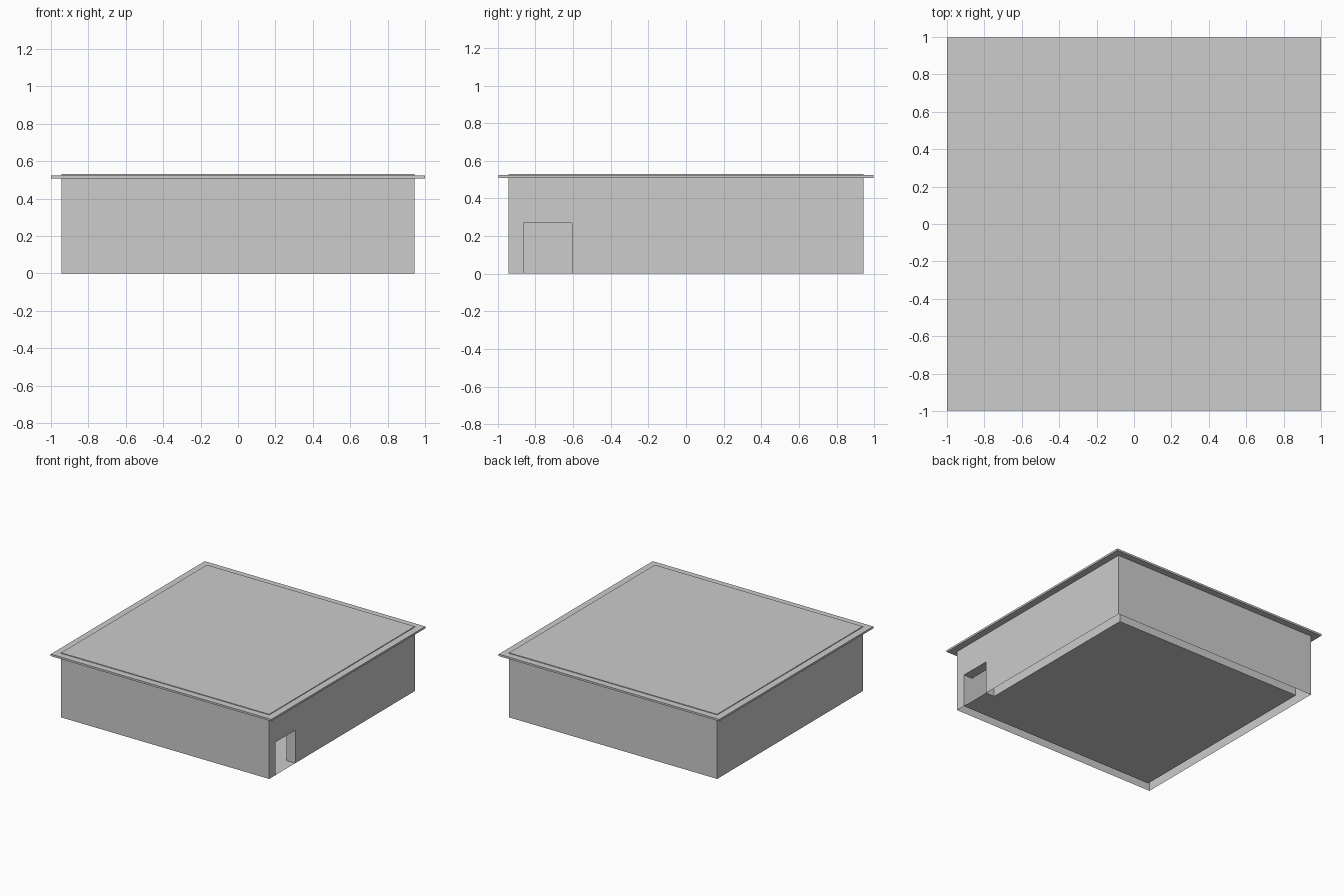
import bpy
from mathutils import Vector

if "Cube" in bpy.data.objects:
    bpy.data.objects.remove(bpy.data.objects["Cube"])

# Dimensions
OUT, INN, ROOF = 0.943, 0.863, 0.997     # half widths: outer wall, room, roof
TOP, CEIL = 0.53, 0.508                  # wall top, roof underside
DY0, DY1, DZ = -0.863, -0.605, 0.27      # doorway extents

grey = bpy.data.materials.new("light grey")
grey.diffuse_color = (0.604, 0.604, 0.604, 1)
grey.use_nodes = True
grey.node_tree.nodes["Principled BSDF"].inputs["Base Color"].default_value = grey.diffuse_color


def rect(axis, at, a, b, facing):
    """Rectangle at axis=at, spanning a..b on the two other axes, facing + or -."""
    others = [i for i in range(3) if i != axis]
    pts = []
    for u, v in ((a[0], a[1]), (b[0], a[1]), (b[0], b[1]), (a[0], b[1])):
        p = [0, 0, 0]
        p[axis], p[others[0]], p[others[1]] = at, u, v
        pts.append(Vector(p))
    n = (pts[1] - pts[0]).cross(pts[2] - pts[1])
    return pts if n[axis] * facing > 0 else pts[::-1]


def make(name, rects):
    verts = [p for r in rects for p in r]
    faces = [tuple(range(i * 4, i * 4 + 4)) for i in range(len(rects))]
    me = bpy.data.meshes.new(name)
    me.from_pydata(verts, [], faces)
    me.materials.append(grey)
    ob = bpy.data.objects.new(name, me)
    bpy.context.collection.objects.link(ob)
    return ob


def door_wall(x, half, top, facing):
    """Wall across x with the doorway left open."""
    parts = [rect(0, x, (DY1, 0), (half, top), facing),
             rect(0, x, (DY0, DZ), (DY1, top), facing)]
    if DY0 > -half:
        parts.append(rect(0, x, (-half, 0), (DY0, top), facing))
    return parts


# Outer walls with flat top, open underneath
make("outer_walls", [
    rect(1, -OUT, (-OUT, 0), (OUT, TOP), -1),
    rect(1, OUT, (-OUT, 0), (OUT, TOP), 1),
    rect(0, -OUT, (-OUT, 0), (OUT, TOP), -1),
    rect(2, TOP, (-OUT, -OUT), (OUT, OUT), 1),
] + door_wall(OUT, OUT, TOP, 1))

# Room lining, seen through the doorway
make("room_walls", [
    rect(1, -INN, (-INN, 0), (INN, CEIL), 1),
    rect(1, INN, (-INN, 0), (INN, CEIL), -1),
    rect(0, -INN, (-INN, 0), (INN, CEIL), 1),
] + door_wall(INN, INN, CEIL, -1))

# Doorway sides and head
make("door_jambs", [
    rect(1, DY0, (INN, 0), (OUT, DZ), 1),
    rect(1, DY1, (INN, 0), (OUT, DZ), -1),
    rect(2, DZ, (INN, DY0), (OUT, DY1), -1),
])

# Floor, running out through the doorway
make("floor", [
    rect(2, 0, (-INN, -INN), (INN, INN), 1),
    rect(2, 0, (INN, DY0), (OUT, DY1), 1),
])

# Thin overhanging roof slab
bpy.ops.mesh.primitive_cube_add(size=2, location=(0, 0, 0.516))
roof = bpy.context.object
roof.name = "roof_slab"
roof.scale = (1.0, ROOF, 0.008)
roof.data.materials.append(grey)
